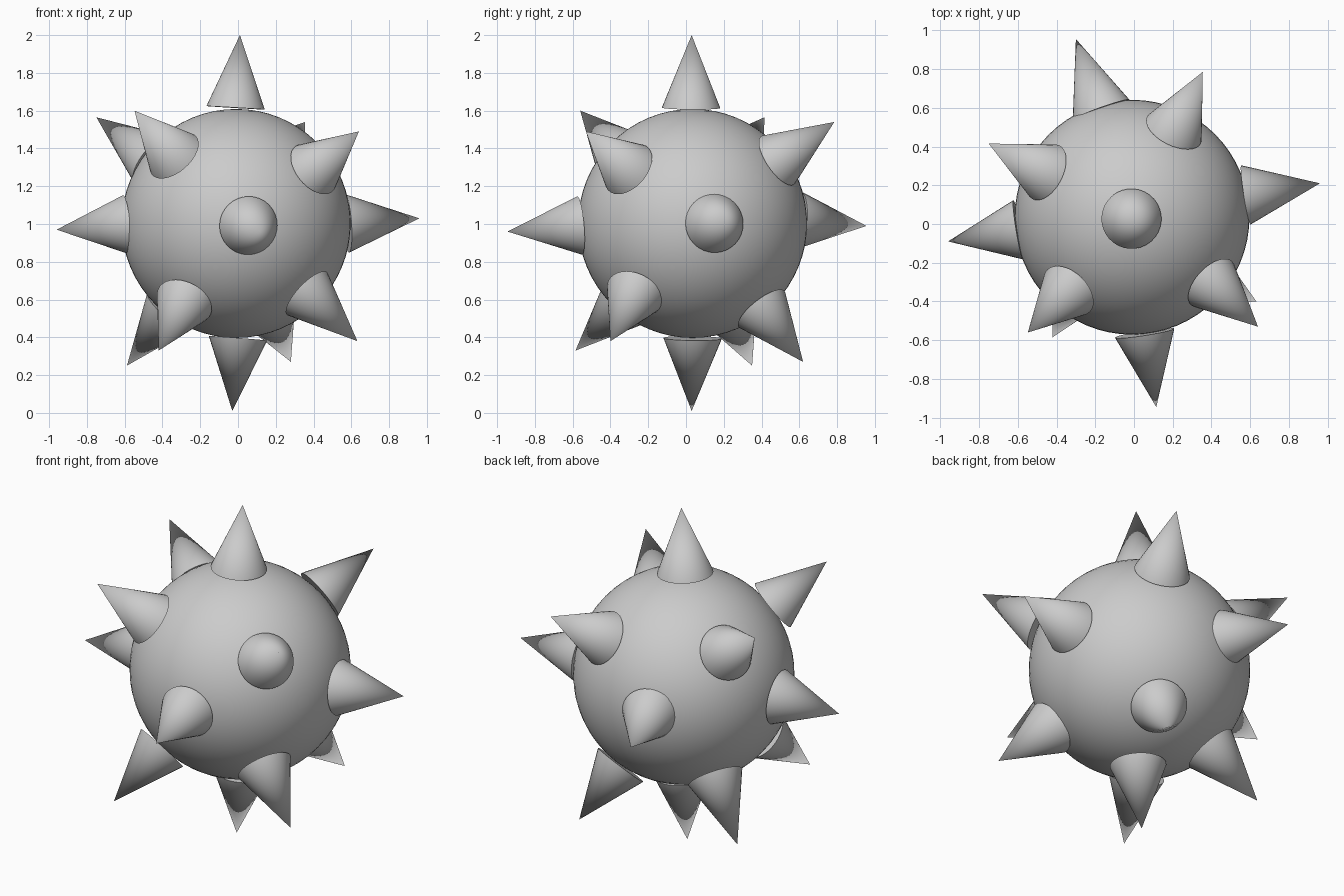
import bpy, math
from mathutils import Vector

CENTRE = Vector((-0.01, 0.035, 1.003))
RADIUS = 0.606
SPIKE_R = 0.155

# Each spike: base centre, tip
SPIKES = [
    ((-.013, .027, 1.615), (.01, .03, 2.0)),       # top
    ((0, .035, .395), (-.03, .03, .01)),           # bottom
    ((-.597, -.03, .998), (-.96, -.09, .97)),      # left
    ((.577, .15, 1.003), (.96, .21, 1.03)),        # right
    ((.055, -.563, .992), (.115, -.945, .96)),     # front
    ((-.17, .59, 1.02), (-.30, .955, .99)),        # back
    ((-.338, -.345, 1.362), (-.548, -.56, 1.60)),  # upper diagonals
    ((.40, -.305, 1.29), (.64, -.53, 1.49)),
    ((-.454, .267, 1.34), (-.75, .415, 1.565)),
    ((.206, .485, 1.337), (.355, .785, 1.54)),
    ((-.284, -.32, .588), (-.42, -.585, .33)),     # lower diagonals
    ((.365, -.272, .632), (.632, -.40, .38)),
    ((-.355, .227, .548), (-.588, .35, .25)),
    ((.157, .40, .55), (.28, .62, .27)),
]

# Round body
bpy.ops.mesh.primitive_uv_sphere_add(segments=64, ring_count=32, radius=RADIUS, location=CENTRE)
body = bpy.context.object
body.name = "ball_body"
bpy.ops.object.shade_smooth()

# Spikes standing on the body
for i, (base, tip) in enumerate(SPIKES):
    base, tip = Vector(base), Vector(tip)
    axis = tip - base
    bpy.ops.mesh.primitive_cone_add(vertices=32, radius1=SPIKE_R, radius2=0, depth=axis.length,
                                    location=(base + tip) / 2,
                                    rotation=axis.to_track_quat('Z', 'Y').to_euler())
    bpy.context.object.name = f"spike_{i + 1}"
    bpy.ops.object.shade_smooth_by_angle(angle=math.radians(30))
